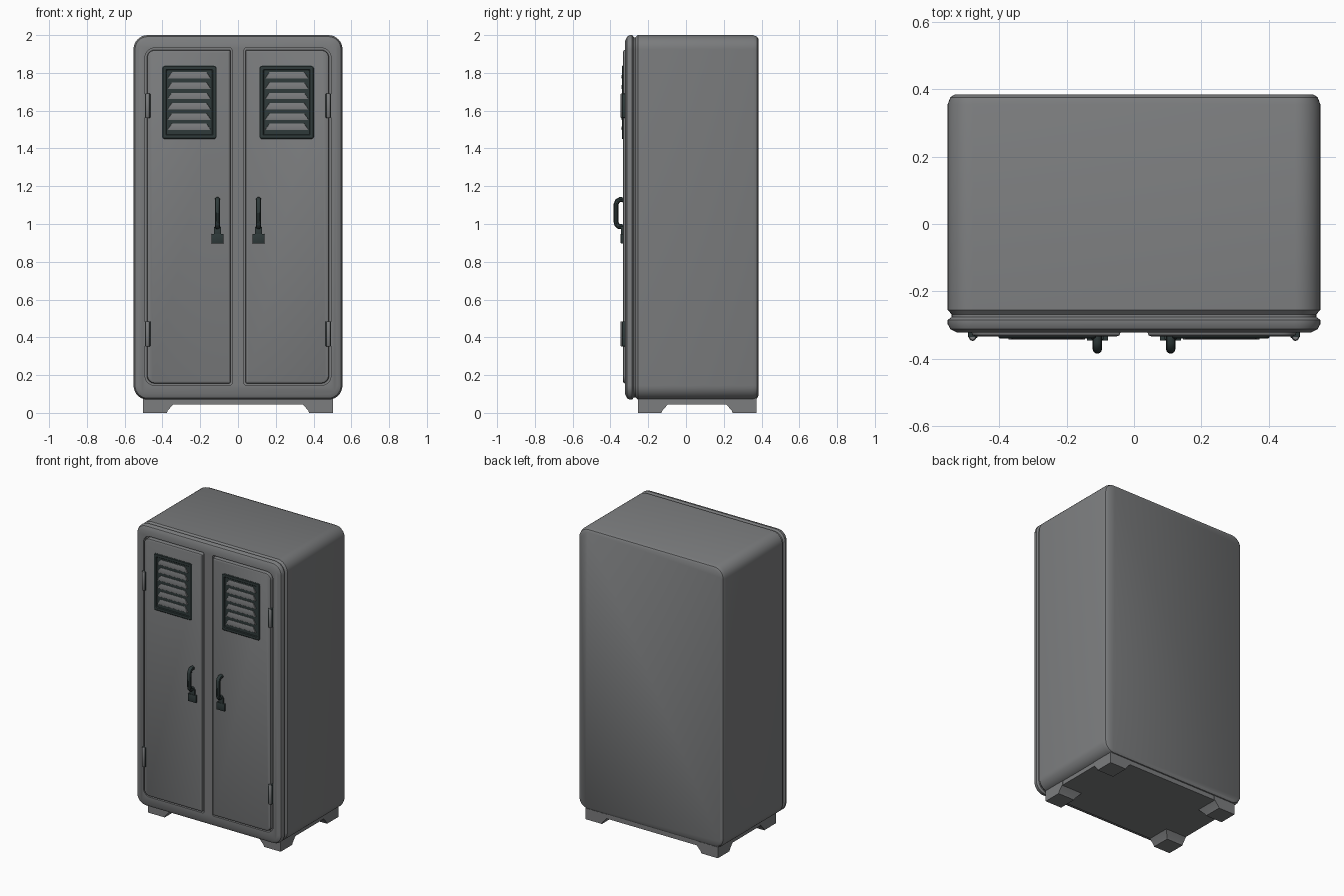
import bpy, bmesh, math

if "Cube" in bpy.data.objects:
    bpy.data.objects.remove(bpy.data.objects["Cube"])


def material(name, rgb):
    m = bpy.data.materials.new(name)
    m.diffuse_color = (*rgb, 1)
    m.use_nodes = True
    m.node_tree.nodes["Principled BSDF"].inputs["Base Color"].default_value = m.diffuse_color
    return m


GREY = material("grey_paint", (0.2, 0.205, 0.21))
DARK = material("dark_metal", (0.028, 0.042, 0.042))


def finish(bm, name, mat, mirror=False):
    bmesh.ops.recalc_face_normals(bm, faces=bm.faces)
    me = bpy.data.meshes.new(name)
    bm.to_mesh(me)
    bm.free()
    me.materials.append(mat)
    ob = bpy.data.objects.new(name, me)
    bpy.context.collection.objects.link(ob)
    if mirror:
        ob.modifiers.new("Mirror", 'MIRROR')
    return ob


def rounded_rect(x0, x1, z0, z1, r_left, r_right, inset=0, n=8):
    """Outline in the xz plane with separate radii for left and right corners."""
    x0, x1, z0, z1 = x0 + inset, x1 - inset, z0 + inset, z1 - inset
    rl, rr = max(r_left - inset, 0.004), max(r_right - inset, 0.004)
    corners = [(x1 - rr, z1 - rr, rr, 0), (x0 + rl, z1 - rl, rl, 90),
               (x0 + rl, z0 + rl, rl, 180), (x1 - rr, z0 + rr, rr, 270)]
    pts = []
    for cx, cz, r, start in corners:
        for i in range(n + 1):
            a = math.radians(start + 90 * i / n)
            pts.append((cx + r * math.cos(a), cz + r * math.sin(a)))
    return pts


def loft(bm, rings):
    loops = [[bm.verts.new(p) for p in ring] for ring in rings]
    k = len(loops[0])
    for a, b in zip(loops, loops[1:]):
        for i in range(k):
            bm.faces.new((a[i], a[(i + 1) % k], b[(i + 1) % k], b[i]))
    bm.faces.new(loops[0])
    bm.faces.new(loops[-1])


def panel(name, rect, steps, mat, mirror=False):
    """Rounded rectangle lofted through (y, inset) steps."""
    bm = bmesh.new()
    loft(bm, [[(x, y, z) for x, z in rounded_rect(*rect, inset=ins)] for y, ins in steps])
    return finish(bm, name, mat, mirror)


def add_box(bm, x0, x1, y0, y1, z0, z1, bevel=0):
    loft(bm, [[(x0, y0, z), (x1, y0, z), (x1, y1, z), (x0, y1, z)] for z in (z0, z1)])
    if bevel:
        bmesh.ops.bevel(bm, geom=bm.edges[:], offset=bevel, segments=2,
                        profile=0.5, affect='EDGES')


def box(name, dims, mat, bevel=0, mirror=False):
    bm = bmesh.new()
    add_box(bm, *dims, bevel=bevel)
    return finish(bm, name, mat, mirror)


# Cabinet shell: bevelled back, seam groove and bevelled front rim
cabinet = panel("cabinet", (-0.553, 0.553, 0.07, 2.0, 0.075, 0.075),
                [(0.385, 0.022), (0.376, 0.008), (0.355, 0), (-0.255, 0), (-0.268, 0.012),
                 (-0.276, 0.012), (-0.285, 0), (-0.297, 0), (-0.312, 0.008),
                 (-0.322, 0.028)], GREY)

# Door openings cut into the front
cutter = panel("door_cutter", (0.032, 0.492, 0.146, 1.932, 0.012, 0.05),
               [(-0.4, 0), (-0.298, 0)], GREY, True)
cutter.hide_render = True
cut = cabinet.modifiers.new("Openings", 'BOOLEAN')
cut.object = cutter
cut.solver = 'EXACT'
bpy.context.view_layer.objects.active = cabinet
bpy.ops.object.modifier_apply(modifier=cut.name)
bpy.data.objects.remove(cutter)

# Doors with softened edges
panel("doors", (0.04, 0.482, 0.156, 1.922, 0.008, 0.042),
      [(-0.297, 0), (-0.322, 0), (-0.330, 0.003), (-0.334, 0.012)], GREY, True)

# Vent plates with a raised dark rim
panel("vent_plates", (0.113, 0.402, 1.45, 1.838, 0.015, 0.015),
      [(-0.330, 0), (-0.337, 0), (-0.340, 0.004), (-0.340, 0.02), (-0.335, 0.024)], DARK, True)

# Louvre slats: wedges that lean outwards towards the bottom
bm = bmesh.new()
for i in range(6):
    z = 1.497 + i * 0.0545
    loft(bm, [[(0.145, -0.334, z), (0.372, -0.334, z), (0.372, -0.342, z), (0.145, -0.342, z)],
              [(0.147, -0.334, z + 0.008), (0.370, -0.334, z + 0.008),
               (0.368, -0.343, z + 0.008), (0.149, -0.343, z + 0.008)],
              [(0.165, -0.334, z + 0.034), (0.352, -0.334, z + 0.034),
               (0.350, -0.337, z + 0.034), (0.167, -0.337, z + 0.034)]])
finish(bm, "louvre_slats", GREY, True)

# Pull handles: bent tubes
curve = bpy.data.curves.new("handle_path", 'CURVE')
curve.dimensions = '3D'
curve.bevel_depth = 0.014
curve.bevel_resolution = 3
curve.use_fill_caps = True
path = [(-0.328, 1.128), (-0.350, 1.129), (-0.363, 1.122), (-0.370, 1.105), (-0.371, 1.055),
        (-0.371, 1.015), (-0.367, 0.998), (-0.356, 0.987), (-0.328, 0.985)]
spline = curve.splines.new('POLY')
spline.points.add(len(path) - 1)
for p, (y, z) in zip(spline.points, path):
    p.co = (0.109, y, z, 1)
temp = bpy.data.objects.new("handle_path", curve)
bpy.context.collection.objects.link(temp)
bpy.context.view_layer.update()
mesh = bpy.data.meshes.new_from_object(temp.evaluated_get(bpy.context.evaluated_depsgraph_get()))
bpy.data.objects.remove(temp)
bm = bmesh.new()
bm.from_mesh(mesh)
finish(bm, "handles", DARK, True)

# Lock plates below the handles
box("lock_plates", (0.077, 0.14, -0.346, -0.33, 0.897, 0.948), DARK, 0.003, True)
box("lock_tabs", (0.09, 0.127, -0.344, -0.33, 0.94, 0.985), DARK, 0.003, True)

# Hinges: dark leaf with a grey barrel
for label, z0, z1 in (("lower", 0.352, 0.485), ("upper", 1.562, 1.69)):
    box(label + "_hinge_leaves", (0.464, 0.492, -0.338, -0.30, z0, z1), DARK, 0.003, True)
    bm = bmesh.new()
    loft(bm, [[(0.479 + r * math.cos(math.tau * i / 12),
                -0.336 + r * math.sin(math.tau * i / 12), z) for i in range(12)]
              for z, r in ((z0, 0.008), (z0 + 0.005, 0.011), (z1 - 0.005, 0.011), (z1, 0.008))])
    finish(bm, label + "_hinge_barrels", GREY, True)

# Base plate and tapered corner feet
box("base_plate", (-0.5, 0.5, -0.253, 0.37, 0.045, 0.08), GREY)
for label, y_out, d in (("front", -0.255, 1), ("back", 0.372, -1)):
    bm = bmesh.new()
    rings = []
    for z, w in ((0, 0.125), (0.012, 0.13), (0.05, 0.163), (0.075, 0.163)):
        x_in, y_in = 0.502 - w, y_out + d * w
        rings.append([(0.502, y_out, z), (x_in, y_out, z), (x_in, y_in, z), (0.502, y_in, z)])
    loft(bm, rings)
    finish(bm, label + "_feet", GREY, True)

# Smooth shading with crisp edges
for ob in bpy.context.scene.objects:
    ob.select_set(ob.type == 'MESH')
bpy.context.view_layer.objects.active = cabinet
bpy.ops.object.shade_smooth_by_angle(angle=math.radians(35))
